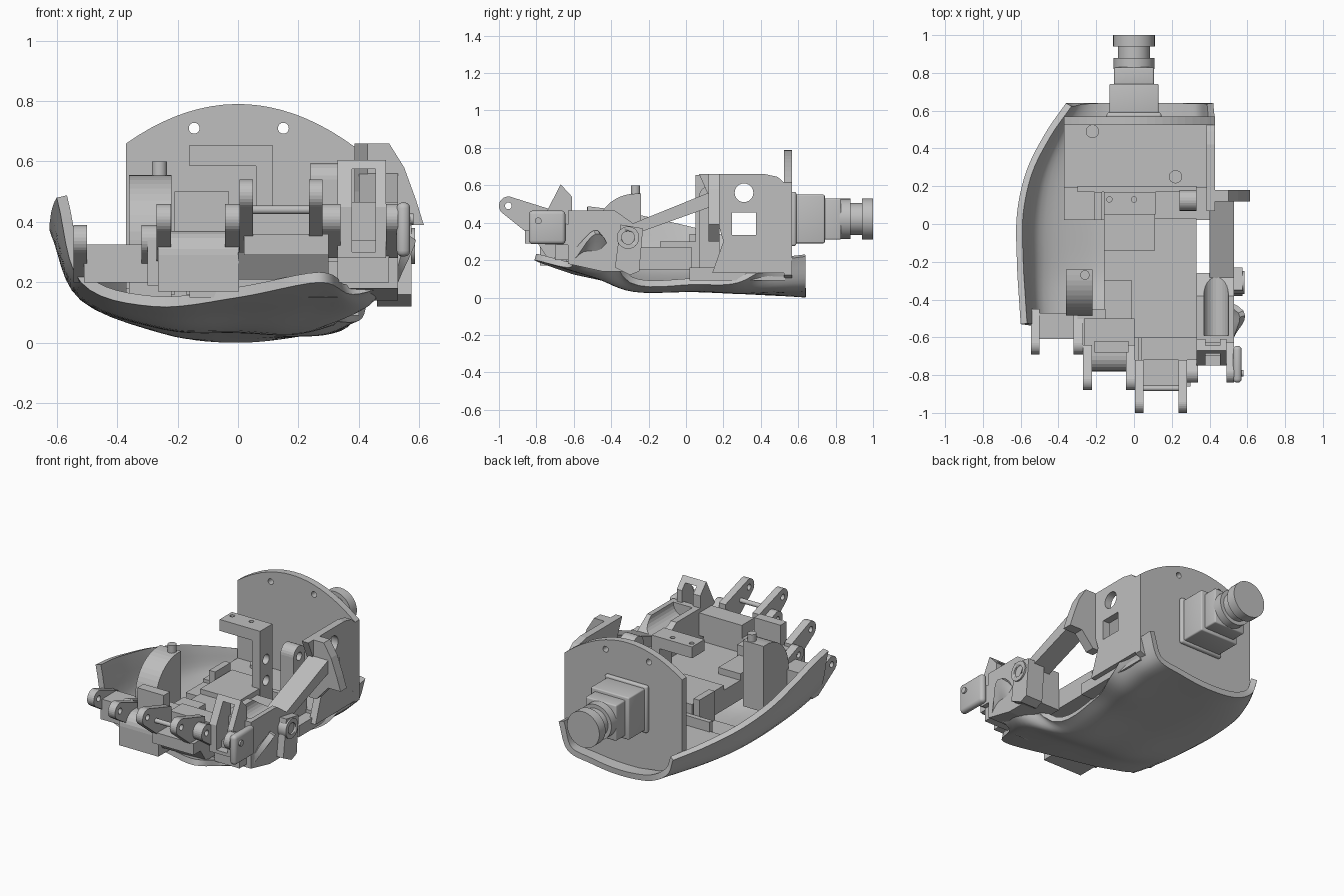
import bpy, bmesh, math
from mathutils import Vector

cube = bpy.data.objects.get("Cube")
if cube:
    bpy.data.objects.remove(cube, do_unlink=True)

grey = bpy.data.materials.new("plain grey")
grey.use_nodes = True
COLOUR = (0.52, 0.52, 0.52, 1)
grey.diffuse_color = COLOUR
grey.node_tree.nodes["Principled BSDF"].inputs["Base Color"].default_value = COLOUR


def finish(name, bm):
    bmesh.ops.recalc_face_normals(bm, faces=bm.faces)
    mesh = bpy.data.meshes.new(name)
    bm.to_mesh(mesh)
    bm.free()
    mesh.materials.append(grey)
    obj = bpy.data.objects.new(name, mesh)
    bpy.context.collection.objects.link(obj)
    return obj


def place(axis, a, b, t):
    return {"x": Vector((t, a, b)), "y": Vector((a, t, b)), "z": Vector((a, b, t))}[axis]


def prism(name, axis, t0, t1, profile):
    """Flat outline pushed along one axis."""
    bm = bmesh.new()
    face = bm.faces.new([bm.verts.new(place(axis, a, b, t0)) for a, b in profile])
    ext = bmesh.ops.extrude_face_region(bm, geom=[face])
    moved = [g for g in ext["geom"] if isinstance(g, bmesh.types.BMVert)]
    bmesh.ops.translate(bm, verts=moved, vec=place(axis, 0, 0, t1 - t0))
    return finish(name, bm)


def box(name, x0, x1, y0, y1, z0, z1):
    return prism(name, "z", z0, z1, [(x0, y0), (x1, y0), (x1, y1), (x0, y1)])


def arc(a, b, r, start, end, n=12):
    angles = [math.radians(start + (end - start) * i / n) for i in range(n + 1)]
    return [(a + r * math.cos(t), b + r * math.sin(t)) for t in angles]


def rod(name, axis, t0, t1, a, b, r, n=24):
    obj = prism(name, axis, t0, t1, arc(a, b, r, 0, 360, n)[:-1])
    smooth(obj)
    return obj


def apply_modifiers(obj):
    deps = bpy.context.evaluated_depsgraph_get()
    mesh = bpy.data.meshes.new_from_object(obj.evaluated_get(deps))
    obj.modifiers.clear()
    obj.data = mesh


def smooth(obj):
    bpy.ops.object.select_all(action="DESELECT")
    obj.select_set(True)
    bpy.context.view_layer.objects.active = obj
    bpy.ops.object.shade_smooth_by_angle(angle=math.radians(35))


def cut(obj, *cutters):
    for c in cutters:
        mod = obj.modifiers.new("cut", "BOOLEAN")
        mod.operation, mod.object, mod.solver = "DIFFERENCE", c, "EXACT"
    apply_modifiers(obj)
    for c in cutters:
        bpy.data.objects.remove(c, do_unlink=True)


def bevel(obj, width, segments=3):
    mod = obj.modifiers.new("bevel", "BEVEL")
    mod.width, mod.segments = width, segments
    apply_modifiers(obj)
    smooth(obj)


def spline(points, n=6):
    """Smooth curve passing through every point."""
    p = [Vector(q) for q in points]
    p = [2 * p[0] - p[1]] + p + [2 * p[-1] - p[-2]]
    out = []
    for a, b, c, d in zip(p, p[1:], p[2:], p[3:]):
        for t in (i / n for i in range(n)):
            out.append(b + (c - a) * t / 2 + (a - 2.5 * b + 2 * c - d / 2) * t ** 2
                       + (1.5 * (b - c) + (d - a) / 2) * t ** 3)
    return out + [p[-2]]


# Curved palm shell: rows run front to back, each from the -x rim to the +x rim
rows = [
    [(-.6, -.53, .48), (-.52, -.54, .2), (-.28, -.56, .12), (0, -.68, .15), (.27, -.81, .2), (.38, -.63, .16), (.53, -.6, .2)],
    [(-.61, -.38, .46), (-.53, -.38, .18), (-.26, -.42, .09), (0, -.46, .1), (.24, -.5, .11), (.43, -.46, .12), (.58, -.46, .34)],
    [(-.62, -.2, .42), (-.53, -.2, .16), (-.25, -.25, .05), (0, -.27, .04), (.15, -.28, .03), (.25, -.28, .04), (.34, -.3, .08)],
    [(-.62, .05, .36), (-.52, .05, .14), (-.24, .05, .04), (0, .05, .03), (.16, .05, .03), (.25, .05, .04), (.33, .05, .07)],
    [(-.57, .28, .3), (-.48, .28, .12), (-.23, .28, .03), (0, .28, .02), (.18, .28, .02), (.3, .28, .03), (.41, .28, .08)],
    [(-.47, .48, .24), (-.4, .48, .1), (-.21, .48, .02), (0, .48, .01), (.2, .48, .02), (.36, .48, .05), (.43, .48, .19)],
    [(-.36, .64, .19), (-.32, .64, .09), (-.2, .64, .02), (0, .64, 0), (.2, .64, .02), (.36, .64, .06), (.42, .64, .22)],
]
columns = zip(*(spline(row) for row in rows))
bm = bmesh.new()
grid = [[bm.verts.new(p) for p in spline(col)] for col in columns]
for c0, c1 in zip(grid, grid[1:]):
    for i in range(len(c0) - 1):
        bm.faces.new((c0[i], c1[i], c1[i + 1], c0[i + 1]))
shell = finish("palm_shell", bm)
if sum(p.normal.z for p in shell.data.polygons) < 0:
    shell.data.flip_normals()
solid = shell.modifiers.new("wall", "SOLIDIFY")
solid.thickness, solid.offset = 0.035, 1
apply_modifiers(shell)
low = min(v.co.z for v in shell.data.vertices)
for v in shell.data.vertices:
    v.co.z -= low
smooth(shell)

# Wrist plate with two screw holes
dome = [(x / 100, .79 - .95 * (x / 100) ** 2) for x in range(43, -38, -4)]
plate = prism("wrist_plate", "y", .525, .568,
              [(-.37, .65), (-.37, .13), (-.3, .07), (0, .03), (.3, .06), (.43, .12)] + dome)
cut(plate, *[rod("hole", "y", .4, .7, x, .71, .018) for x in (-.145, .15)])

# Wrist coupling: stepped square boss, then a grooved round stub
bevel(box("coupling_flange", -.145, .145, .56, .59, .275, .565), .012)
bevel(box("coupling_base", -.13, .13, .56, .742, .29, .55), .008)
bevel(box("coupling_step", -.105, .105, .73, .83, .31, .53), .008)
for name, y0, y1, r in (("collar", .82, .88, .108), ("neck", .87, .95, .085), ("cap", .94, 1, .11)):
    rod("coupling_" + name, "y", y0, y1, 0, .42, r, 40)

# Side wall with a round and a square window
wall = prism("side_wall", "x", .385, .43,
             [(.07, .66), (.42, .66), (.49, .645), (.53, .61), (.53, .13), (.14, .13), (.2, .3), (.14, .5)])
cut(wall, rod("hole", "x", .3, .5, .31, .56, .05), box("hole", .3, .5, .245, .375, .335, .455))

# Slanted thumb bracket and the rail above the side opening
prism("thumb_bracket", "y", .12, .18,
      [(.4, .66), (.5, .66), (.55, .58), (.59, .47), (.615, .39), (.53, .39), (.45, .3), (.4, .3)])
prism("side_rail", "x", .4, .53, [(-.3, .33), (.12, .48), (.12, .56), (-.3, .39)])
prism("rail_support", "x", .46, .575, [(-.38, .16), (-.3, .12), (-.25, .14), (-.23, .37), (-.35, .39)])

# Inner floor and deck
box("rear_floor", -.37, .4, .19, .53, .09, .18)
box("mid_floor", -.37, .4, .02, .2, .09, .16)
box("deck", -.16, .33, -.64, .03, .15, .27)
box("deck_step", -.16, .11, -.14, .17, .15, .3)
box("deck_strip", -.16, -.01, -.6, -.3, .25, .31)
box("floor_tab", -.21, -.17, .02, .17, .15, .34)
box("floor_rib", -.3, .33, .17, .2, .15, .24)
for x, y in ((-.22, .49), (.22, .25)):
    rod("floor_screw", "z", .17, .2, x, y, .035)

# Raised L-shaped post
top = box("post_top", -.16, .115, .05, .17, .585, .655)
cut(top, *[rod("hole", "z", .62, .7, x, .13, .014) for x in (-.13, 0)])
post = box("post_leg", .06, .115, .05, .17, .15, .6)
cut(post, *[rod("hole", "x", 0, .2, .11, z, .03) for z in (.33, .46)])
lug = prism("inner_lug", "x", .24, .33, [(.07, .15), (.18, .15)] + arc(.125, .54, .055, 0, 180))
cut(lug, rod("hole", "x", .2, .4, .125, .53, .025))

# Motor cradle with rounded top and pin
prism("motor_cradle", "x", -.36, -.22, [(-.24, .15), (-.24, .555)] + arc(-.27, .34, .215, 90, 180) + [(-.485, .15)])
rod("cradle_pin", "z", .54, .6, -.26, -.27, .025)


def knuckle_lug(name, x0, x1, y, z, back, low_z):
    """Rounded plate ending in an eye at (y, z)."""
    r = .05
    obj = prism(name, "x", x0, x1, arc(y, z, r, 80, 235) + [(back - .06, low_z), (back, low_z), (back, z - .02)])
    cut(obj, rod("hole", "x", x0 - .1, x1 + .1, y, z, .018, 16))


# Four knuckles: lug pairs, hinge blocks and pins
knuckles = [("little", (-.545, -.5), (-.32, -.27), -.64, .34, -.45, .2),
            ("ring", (-.27, -.222), (-.043, .005), -.83, .41, -.64, .27),
            ("middle", (.005, .05), (.235, .28), -.95, .49, -.72, .29),
            ("index", (.28, .34), (.49, .53), -.79, .41, -.63, .28)]
for name, left, right, y, z, back, low_z in knuckles:
    for x0, x1 in (left, right):
        knuckle_lug(name + "_lug", x0, x1, y, z, back, low_z)
bevel(box("index_side_plate", .525, .57, -.84, -.645, .285, .465), .02)
rod("index_screw", "x", .56, .58, -.79, .41, .018, 16)
rod("middle_pin", "x", .04, .24, -.87, .44, .014, 16)
box("little_hinge_block", -.51, -.3, -.61, -.47, .2, .325)
prism("ring_hinge_block", "x", -.265, .003,
      [(-.5, .17), (-.5, .37), (-.7, .37)] + arc(-.7, .29, .08, 90, 180, 6) + [(-.78, .17)])
box("middle_hinge_block", .02, .3, -.86, -.6, .29, .36)
prism("middle_hinge_base", "x", 0, .3, [(-.6, .21), (-.74, .21), (-.8, .3), (-.6, .3)])
box("knuckle_bar", -.21, -.03, -.68, -.62, .3, .5)
box("knuckle_bridge", .04, .34, -.72, -.6, .3, .44)
box("index_hinge_block", .33, .5, -.7, -.6, .2, .34)
box("left_bridge", -.3, -.15, -.69, -.45, .19, .34)

# Slotted frame and housing beside the index knuckle
frame = prism("slotted_frame", "x", .33, .49, [(-.75, .28), (-.75, .45), (-.67, .605), (-.61, .54), (-.61, .28)])
cut(frame, box("slot", .378, .455, -.9, -.5, .3, .575))
housing = prism("thumb_housing", "x", .33, .53,
                [(-.63, .18), (-.63, .465), (-.38, .465), (-.26, .38), (-.26, .14), (-.45, .14)])
cut(housing, prism("hollow", "y", -.59, -.2, arc(.435, .46, .065, 180, 360) + [(.5, .6), (.37, .6)]))
thumb_eye = rod("thumb_eye", "x", .5, .585, -.31, .32, .06, 32)
cut(thumb_eye, rod("hole", "x", .55, .7, -.31, .32, .035))
